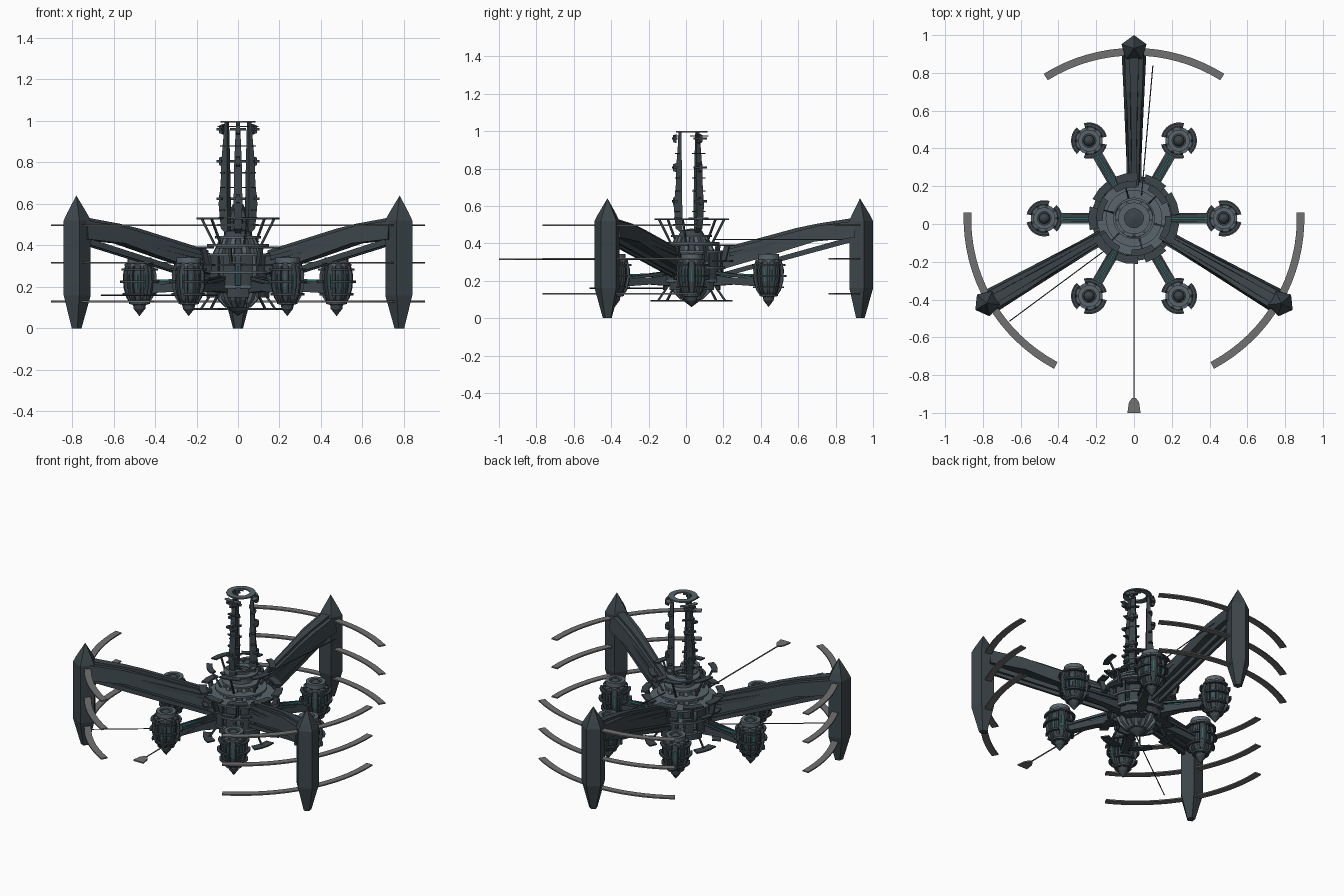
import bpy, bmesh
from math import sin, cos, radians, pi
from mathutils import Vector

if "Cube" in bpy.data.objects:
    bpy.data.objects.remove(bpy.data.objects["Cube"])

HUB = (0.0, 0.03)          # plan position of the station axis
ARMS = (90, 210, 330)
COLORS = {"dark": (.045, .06, .068, 1), "steel": (.10, .13, .145, 1),
          "pale": (.16, .165, .16, 1), "teal": (.02, .17, .17, 1)}
mats = {}
for key, col in COLORS.items():
    mats[key] = bpy.data.materials.new(key)
    mats[key].diffuse_color = col


def polar(c, ang, r):
    return c[0] + r * cos(radians(ang)), c[1] + r * sin(radians(ang))


class Part:
    """Collects several pieces of geometry in one named object."""
    def __init__(self, name, mat="dark"):
        self.name, self.mat, self.bm = name, mat, bmesh.new()

    def skin(self, rings, closed=False):
        loops = [[self.bm.verts.new(p) for p in ring] for ring in rings]
        n = len(loops[0])
        pairs = list(zip(loops, loops[1:]))
        if closed:
            pairs.append((loops[-1], loops[0]))
        else:
            self.bm.faces.new(loops[0][::-1])
            self.bm.faces.new(loops[-1])
        for a, b in pairs:
            for i in range(n):
                j = (i + 1) % n
                self.bm.faces.new((a[i], a[j], b[j], b[i]))

    def lathe(self, prof, sides, c=HUB, turn=0):
        self.skin([[(*polar(c, turn + 360 * i / sides, max(r, .0005)), z)
                    for i in range(sides)] for r, z in prof])

    def arc(self, r0, r1, z0, z1, a0=0, a1=360, c=HUB, step=12):
        full = a1 - a0 >= 360
        n = max(2, round((a1 - a0) / step))
        rings = []
        for i in range(n if full else n + 1):
            a = a0 + (a1 - a0) * i / n
            rings.append([(*polar(c, a, r), z) for r, z in
                          ((r0, z0), (r1, z0), (r1, z1), (r0, z1))])
        self.skin(rings, full)

    def arcs(self, count, gap, r0, r1, z0, z1, c=HUB, turn=0):
        s = 360 / count
        for i in range(count):
            self.arc(r0, r1, z0, z1, turn + i * s + gap / 2,
                     turn + (i + 1) * s - gap / 2, c)

    def plate(self, pts, ang, c=HUB, shift=0):
        # outline in (radius, height, half width), spread sideways
        d = Vector((cos(radians(ang)), sin(radians(ang)), 0))
        t = Vector((-d.y, d.x, 0))
        o = Vector((c[0], c[1], 0))
        self.skin([[o + d * r + t * (shift + s * w) + Vector((0, 0, z))
                    for r, z, w in pts] for s in (-1, 1)])

    def rod(self, p, q, r, sides=6):
        p, q = Vector(p), Vector(q)
        u = (q - p).orthogonal().normalized()
        v = (q - p).normalized().cross(u)
        self.skin([[o + (u * cos(2 * pi * i / sides) + v * sin(2 * pi * i / sides)) * r
                    for i in range(sides)] for o in (p, q)])

    def done(self):
        bmesh.ops.recalc_face_normals(self.bm, faces=self.bm.faces)
        me = bpy.data.meshes.new(self.name)
        self.bm.to_mesh(me)
        self.bm.free()
        me.materials.append(mats[self.mat])
        ob = bpy.data.objects.new(self.name, me)
        bpy.context.collection.objects.link(ob)


def strip(outline, thick, w):
    """Turn an outer (r, z) line into a closed plate outline."""
    return ([(r, z, w) for r, z in outline] +
            [(r - thick, z, w) for r, z in reversed(outline)])


# Outer pylons, main arms and braces
pylons, arms, ridges, braces = Part("pylons"), Part("main_arms"), Part("arm_ridges"), Part("arm_braces")
for a in ARMS:
    pylons.lathe([(.025, 0), (.07, .16), (.07, .52), (.052, .555), (0, .64)], 5,
                 polar(HUB, a, .9), a)
    arms.plate([(.16, .36, .024), (.56, .465, .036), (.68, .495, .045), (.87, .52, .05),
                (.87, .43, .065), (.66, .41, .055), (.45, .345, .045), (.16, .26, .034)], a)
    ridges.plate([(.17, .35, .012), (.17, .376, .012), (.56, .482, .016), (.67, .505, .02),
                  (.86, .535, .025), (.86, .5, .025), (.56, .44, .016)], a)
    for s in (-1, 1):
        braces.plate([(.15, .215, .007), (.15, .24, .007), (.85, .435, .009), (.85, .405, .009)],
                     a, shift=.024 * s)
        ridges.plate([(.2, .33, .005), (.2, .35, .005), (.84, .5, .008), (.84, .46, .008)],
                     a, shift=.034 * s)
for p in (pylons, arms, ridges, braces):
    p.done()

# Three curved bands on each pylon
bands = Part("pylon_bands", "pale")
for a in ARMS:
    for z in (.13, .317, .497):
        bands.arc(.862, .902, z - .004, z + .004, a - 32, a + 32, step=4)
bands.done()

# Central hub with ribs
hub = Part("hub_body")
hub.lathe([(0, .06), (.035, .085), (.075, .13), (.105, .2), (.115, .27), (.11, .34),
           (.085, .42), (.055, .47), (0, .48)], 18)
hub.done()
ribs = Part("hub_ribs", "steel")
for i in range(12):
    ribs.plate(strip([(.06, .1), (.1, .14), (.13, .21), (.135, .3), (.12, .37), (.085, .44)],
                     .025, .011), i * 30 + 15)
ribs.done()
panels = Part("hub_panels")
panels.arcs(12, 9, .155, .17, .19, .35)
panels.arcs(6, 20, .14, .155, .15, .21)
panels.done()
hub_rings = Part("hub_rings", "steel")
for r0, r1, z in ((.11, .175, .2), (.11, .18, .27), (.11, .195, .355), (.09, .15, .4), (.07, .11, .44)):
    hub_rings.arc(r0, r1, z - .006, z + .006, step=10)
hub_rings.done()
outer = Part("hub_outer_segments")
outer.arcs(9, 10, .2, .242, .385, .395)
outer.arcs(12, 8, .195, .225, .3, .31)
outer.arcs(6, 22, .165, .2, .526, .534, turn=15)
outer.arcs(6, 22, .17, .22, .09, .098, turn=15)
for i in range(9):
    outer.plate(strip([(.21, .3), (.235, .388)], .03, .006), i * 40 + 20)
for i in range(6):
    outer.plate(strip([(.185, .526), (.12, .4)], .012, .004), i * 60 + 45)
    outer.plate(strip([(.19, .096), (.13, .18)], .012, .004), i * 60 + 45)
outer.done()
glow = Part("hub_lights", "teal")
for i in range(12):
    glow.plate(strip([(.118, .2), (.124, .3)], .012, .006), i * 30)
glow.done()

# Six pods on struts
bodies, pod_ribs, caps = Part("pod_bodies"), Part("pod_ribs"), Part("pod_caps", "steel")
pod_rings, struts, lights = Part("pod_rings"), Part("pod_struts"), Part("pod_lights", "teal")
for k in range(6):
    a = k * 60
    c = polar(HUB, a, .475)
    bodies.lathe([(0, .06), (.028, .095), (.03, .11), (.052, .14), (.063, .2), (.064, .26),
                  (.05, .315), (0, .32)], 14, c)
    bodies.lathe([(.03, .315), (.028, .333), (.015, .345), (0, .35)], 10, c)
    caps.arc(.036, .058, .315, .342, c=c, step=20)
    caps.arc(.05, .072, .3, .31, c=c, step=20)
    caps.arc(.025, .05, .118, .126, c=c, step=20)
    for i in range(9):
        b = a + i * 40 + 20
        pod_ribs.plate(strip([(.042, .115), (.066, .15), (.08, .2), (.082, .26), (.068, .315)],
                             .016, .007), b, c)
        lights.plate(strip([(.066, .19), (.067, .26)], .01, .003), b + 20, c)
    for z, r in ((.165, .083), (.225, .096), (.285, .09)):
        pod_rings.arcs(3, 26, r - .016, r, z - .005, z + .005, c, a)
    # strut to the hub: tapering beam, side rails and lit spine
    struts.plate([(.1, .17, .035), (.1, .24, .028), (.26, .215, .018), (.42, .23, .022),
                  (.42, .17, .022), (.26, .18, .02)], a)
    for s in (-1, 1):
        struts.plate([(.12, .24, .005), (.12, .255, .005), (.42, .22, .005), (.42, .205, .005)],
                     a, shift=.023 * s)
    lights.plate([(.18, .22, .005), (.18, .24, .005), (.4, .236, .005), (.4, .22, .005)], a)
for p in (bodies, pod_ribs, caps, pod_rings, struts, lights):
    p.done()

# Tower: three blades, clamps and rings
blades, clamps, tower_rings = Part("tower_blades"), Part("tower_clamps"), Part("tower_rings", "steel")
for a in (30, 150, 270):
    blades.plate([(.05, .45, .012), (.085, .48, .018), (.096, .6, .021), (.085, .7, .02),
                  (.083, .8, .018), (.074, .92, .013), (.07, .995, .009),
                  (.055, .995, .009), (.052, .8, .014), (.05, .6, .018)], a)
    for z in (.625, .805, .96):
        clamps.arc(.08, .104, z - .006, z + .006, a - 22, a + 22)
        clamps.plate([(.08, z - .025, .009), (.1, z - .018, .009), (.1, z + .018, .009),
                      (.08, z + .025, .009)], a)
    for z in (.57, .68, .75, .88):
        clamps.arc(.066, .088, z - .003, z + .003, a - 28, a + 28)
tower_rings.arc(.05, .084, .992, 1.0, step=15)
tower_rings.arcs(3, 50, .075, .1, .97, .976, turn=90)
tower_rings.arc(.06, .1, .495, .503, step=15)
tower_rings.arcs(3, 40, .07, .095, .53, .538, turn=90)
for p in (blades, clamps, tower_rings):
    p.done()

# Front antenna with a flat flared tip, and thin cables beside two arms
antenna = Part("front_antenna", "pale")
antenna.rod((0, -.08, .316), (0, -.93, .316), .004)
low = [(.95, .01), (.975, .027), (1.03, .035)]
antenna.plate([(r, .312, w) for r, w in low] + [(r, .32, w) for r, w in reversed(low)], 270)
antenna.done()
cables = Part("thin_cables")
cables.rod((.04, .15, .42), (.1, .84, .42), .003)
cables.rod((-.1, -.1, .16), (-.66, -.515, .16), .003)
cables.done()

for m in bpy.data.materials:
    if m.users and not m.is_grease_pencil:
        m.use_nodes = True
        m.node_tree.nodes["Principled BSDF"].inputs["Base Color"].default_value = m.diffuse_color
